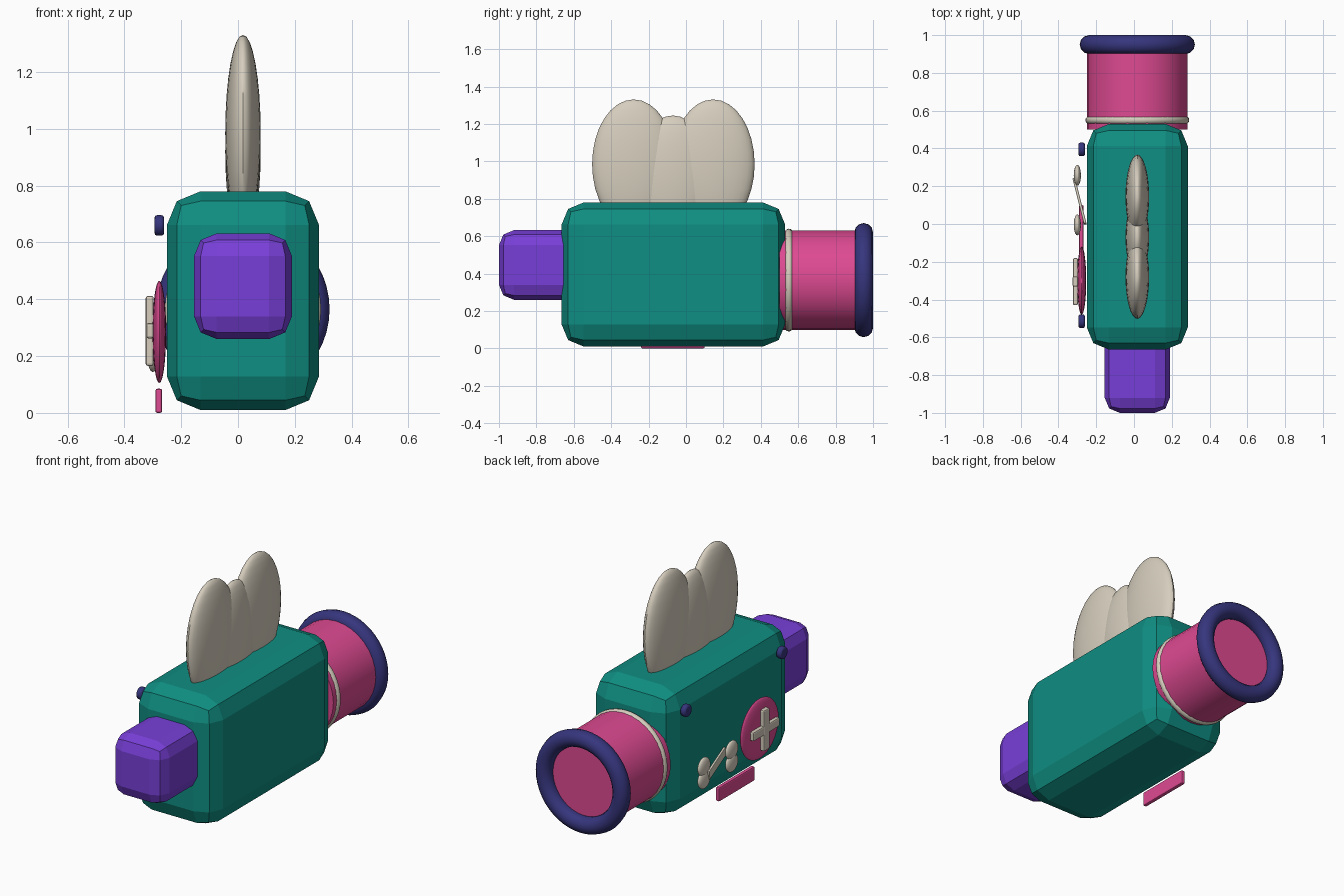
import bpy, math
from mathutils import Vector

if "Cube" in bpy.data.objects:
    bpy.data.objects.remove(bpy.data.objects["Cube"])

CX = 0.0175   # centre line of the body


def material(name, r, g, b):
    def lin(c):
        c /= 255
        return c / 12.92 if c <= 0.04045 else ((c + 0.055) / 1.055) ** 2.4
    m = bpy.data.materials.new(name)
    m.diffuse_color = (lin(r), lin(g), lin(b), 1)
    m.use_nodes = True
    m.node_tree.nodes["Principled BSDF"].inputs["Base Color"].default_value = m.diffuse_color
    return m


TEAL = material("teal", 15, 142, 130)
PURPLE = material("purple", 120, 63, 216)
PINK = material("pink", 222, 74, 146)
NAVY = material("navy", 54, 53, 125)
PALE = material("pale_cream", 214, 206, 190)


def finish(name, mat, smooth=True):
    o = bpy.context.object
    o.name = name
    o.data.materials.append(mat)
    bpy.ops.object.transform_apply(location=False, rotation=False, scale=True)
    if smooth:
        bpy.ops.object.shade_smooth_by_angle(angle=math.radians(35))
    return o


def bevel(o, width, segments=2):
    b = o.modifiers.new("bevel", 'BEVEL')
    b.width = width
    b.segments = segments


def box(name, mat, lo, hi, width, segments=2):
    lo, hi = Vector(lo), Vector(hi)
    bpy.ops.mesh.primitive_cube_add(size=1, location=(lo + hi) / 2)
    bpy.context.object.scale = hi - lo
    o = finish(name, mat, False)
    bevel(o, width, segments)
    return o


def ellipsoid(name, mat, loc, radii):
    bpy.ops.mesh.primitive_uv_sphere_add(segments=32, ring_count=16, radius=1, location=loc)
    bpy.context.object.scale = radii
    return finish(name, mat)


def cylinder(name, mat, loc, radius, depth, rot):
    bpy.ops.mesh.primitive_cylinder_add(vertices=32, radius=radius, depth=depth,
                                        location=loc, rotation=rot)
    return finish(name, mat)


def ring(name, mat, y, major, minor):
    bpy.ops.mesh.primitive_torus_add(major_radius=major, minor_radius=minor, major_segments=48,
                                     minor_segments=12, location=(CX, y, 0.365),
                                     rotation=(math.pi / 2, 0, 0))
    return finish(name, mat)


# Main body and front block
box("body", TEAL, (-0.25, -0.665, 0.01), (0.285, 0.53, 0.78), 0.118)
box("front_block", PURPLE, (-0.155, -1.0, 0.26), (0.19, -0.55, 0.632), 0.08)

# Rear barrel with collar and rim
cylinder("barrel", PINK, (CX, 0.72, 0.365), 0.266, 0.44, (math.pi / 2, 0, 0))
ring("barrel_collar", PALE, 0.55, 0.254, 0.021)
ring("barrel_rim", NAVY, 0.95, 0.255, 0.05)

# Top fins
ellipsoid("front_fin", PALE, (CX, -0.28, 0.985), (0.0625, 0.222, 0.346))
ellipsoid("rear_fin", PALE, (CX, 0.145, 0.985), (0.0625, 0.222, 0.346))
ellipsoid("middle_fin", PALE, (CX, -0.07, 0.92), (0.0625, 0.205, 0.325))

# Side badge with cross
ellipsoid("badge", PINK, (-0.277, -0.3, 0.285), (0.024, 0.18, 0.18))
box("cross_upright", PALE, (-0.325, -0.332, 0.165), (-0.297, -0.278, 0.412), 0.008)
box("cross_bar", PALE, (-0.323, -0.43, 0.262), (-0.297, -0.18, 0.316), 0.008)

# Side bone: four lobes and a slanted shaft
for y in (0.258, -0.005):
    for z in (0.2, 0.275):
        ellipsoid("bone_lobe", PALE, (-0.3, y, z), (0.019, 0.055, 0.056))
a, b = Vector((-0.318, 0.24, 0.22)), Vector((-0.258, 0.0, 0.26))
shaft = box("bone_shaft", PALE, (-0.007, -0.125, -0.027), (0.007, 0.125, 0.027), 0.004)
shaft.location = (a + b) / 2
shaft.rotation_euler = (b - a).to_track_quat('-Y', 'Z').to_euler()

# Side studs and lower strip
for y in (0.395, -0.515):
    stud = cylinder("stud", NAVY, (-0.277, y, 0.66), 0.036, 0.034, (0, math.pi / 2, 0))
    bevel(stud, 0.009)
box("lower_strip", PINK, (-0.291, -0.24, 0.0), (-0.267, 0.1, 0.085), 0.007)
